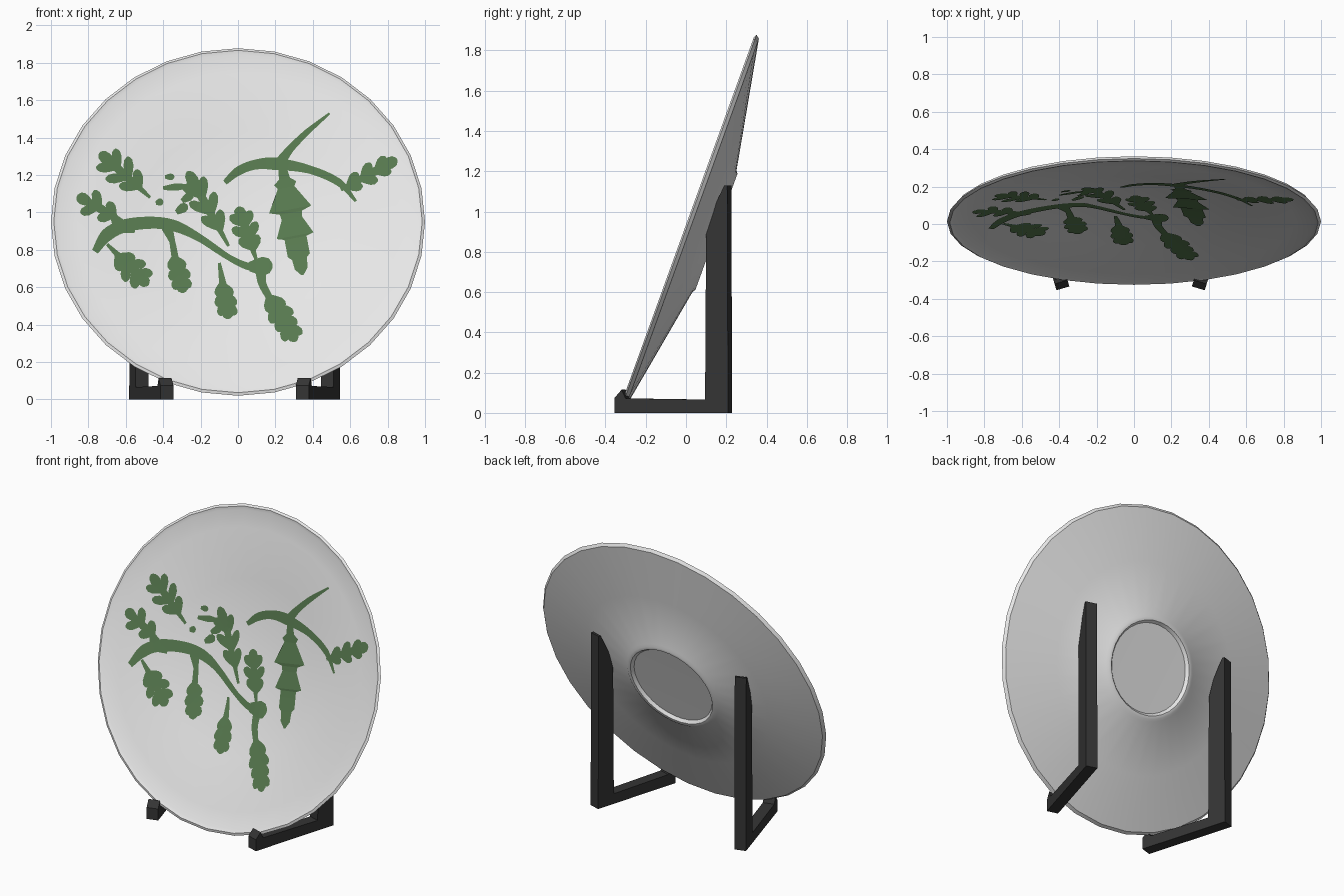
import bpy, bmesh, math
from mathutils import Vector

if "Cube" in bpy.data.objects:
    bpy.data.objects.remove(bpy.data.objects["Cube"])

TILT = math.radians(19.9)
C, S = math.cos(TILT), math.sin(TILT)
CENTRE_Y, CENTRE_Z, SQUASH = 0.01, 0.95, 0.988


def material(name, rgb):
    m = bpy.data.materials.new(name)
    m.diffuse_color = (*rgb, 1)
    m.use_nodes = True
    m.node_tree.nodes["Principled BSDF"].inputs["Base Color"].default_value = m.diffuse_color
    return m


white = material("glazed_white", (0.8, 0.8, 0.8))
green = material("leaf_green", (0.094, 0.19, 0.077))
black = material("stand_black", (0.035, 0.035, 0.035))


def finish(bm, name, mat, smooth=False):
    me = bpy.data.meshes.new(name)
    bm.to_mesh(me)
    bm.free()
    ob = bpy.data.objects.new(name, me)
    bpy.context.collection.objects.link(ob)
    me.materials.append(mat)
    if smooth:
        bpy.ops.object.select_all(action='DESELECT')
        ob.select_set(True)
        bpy.context.view_layer.objects.active = ob
        bpy.ops.object.shade_smooth_by_angle(angle=math.radians(35))
    return ob


def tilted(u, v, d):
    """Plate coordinates (across, up, depth behind rim) to world."""
    return Vector((u, CENTRE_Y + v * S + d * C, CENTRE_Z + v * C - d * S))


# Plate: lathe profile (radius, depth), front then back with foot ring
FRONT = [(0.0, 0.112), (0.26, 0.11), (0.55, 0.065), (0.86, 0.013), (0.965, 0.004), (0.985, -0.004)]
BACK = [(1.0, 0.004), (0.985, 0.022), (0.65, 0.082), (0.325, 0.14), (0.31, 0.15),
        (0.29, 0.15), (0.275, 0.132), (0.0, 0.13)]


def make_plate(sides=32):
    bm = bmesh.new()
    rings = []
    for r, d in FRONT + BACK:
        n = 1 if r == 0 else sides
        rings.append([bm.verts.new(tilted(r * math.sin(math.tau * i / sides),
                                          r * math.cos(math.tau * i / sides) * SQUASH, d))
                      for i in range(n)])
    for a, b in zip(rings, rings[1:]):
        for i in range(sides):
            j = (i + 1) % sides
            if len(a) == 1:
                bm.faces.new((a[0], b[i], b[j]))
            elif len(b) == 1:
                bm.faces.new((a[i], a[j], b[0]))
            else:
                bm.faces.new((a[i], b[i], b[j], a[j]))
    bmesh.ops.recalc_face_normals(bm, faces=bm.faces)
    finish(bm, "plate", white, True)


def front_depth(r):
    for (r0, d0), (r1, d1) in zip(FRONT, FRONT[1:]):
        if r <= r1:
            return d0 + (d1 - d0) * (r - r0) / (r1 - r0)
    return FRONT[-1][1]


def on_plate(p):
    """Drop a front-view point (x, z) onto the dish, just proud of it."""
    d = 0.05
    for _ in range(5):
        v = (p.y - CENTRE_Z + d * S) / C
        d = front_depth(math.hypot(p.x, v / SQUASH)) - 0.005
    return tilted(p.x, v, d)


# Painted decoration: tapering strokes laid onto the dish
paint = bmesh.new()


def stroke(points, halves, smooth=True, steps=5):
    pts = [Vector(p) for p in points]
    if smooth:
        ext = [2 * pts[0] - pts[1]] + pts + [2 * pts[-1] - pts[-2]]
        out, w = [], []
        for k in range(len(pts) - 1):
            a, b, c, d = ext[k:k + 4]
            for i in range(steps + (k == len(pts) - 2)):
                t = i / steps
                out.append(0.5 * (2 * b + (c - a) * t + (2 * a - 5 * b + 4 * c - d) * t * t
                                  + (3 * b - a - 3 * c + d) * t ** 3))
                w.append(halves[k] + (halves[k + 1] - halves[k]) * t)
        pts, halves = out, w
    prev = None
    for i, p in enumerate(pts):
        t = (pts[min(i + 1, len(pts) - 1)] - pts[max(i - 1, 0)]).normalized()
        side = Vector((-t.y, t.x)) * max(halves[i], 0.002)
        pair = [paint.verts.new(on_plate(p + side)), paint.verts.new(on_plate(p - side))]
        if prev:
            paint.faces.new((prev[0], prev[1], pair[1], pair[0]))
        prev = pair


def blob(a, b, half):
    """Rounded lobe from a to b."""
    a, b = Vector(a), Vector(b)
    prof = [(0, .5), (.3, .8), (.6, 1), (.85, .8), (.96, .4), (1, .15)]
    stroke([a.lerp(b, t) for t, _ in prof], [half * h for _, h in prof], False)


def oak_leaf(base, tip, width, start=0.3, pairs=3):
    """Lobed leaf: midrib, paired side lobes and an end lobe."""
    base, tip = Vector(base), Vector(tip)
    axis = tip - base
    length = axis.length
    d = axis / length
    n = Vector((-d.y, d.x))
    stroke([base, base.lerp(tip, .5), base.lerp(tip, .9)], [.008, .024, .018])
    for k in range(pairs):
        t = start + (0.85 - start) * k / pairs
        w = width * (0.75, 1.0, 0.85, 0.8)[k]
        for sgn in (-1, 1):
            root = base.lerp(tip, t + (0.03 if sgn > 0 else 0))
            blob(root, root + d * (0.20 * length + 0.01) + n * sgn * w * 0.85, 0.027)
    blob(base.lerp(tip, .7), tip, 0.033)


# Branches
stroke([(-.765, .79), (-.70, .88), (-.60, .93), (-.45, .945), (-.33, .925), (-.2, .86),
        (-.05, .76), (.06, .71), (.16, .71)], [.018, .035, .035, .032, .03, .02, .016, .02, .03])
stroke([(-.67, .98), (-.63, .93), (-.55, .92)], [.015, .035, .03])
blob((.06, .71), (.185, .715), .05)
stroke([(-.07, 1.16), (.0, 1.22), (.09, 1.255), (.2, 1.26), (.38, 1.23), (.54, 1.16), (.63, 1.06)],
       [.014, .024, .026, .034, .022, .02, .007])
stroke([(.22, 1.26), (.28, 1.34), (.37, 1.43), (.49, 1.53)], [.03, .02, .016, .006])
stroke([(-.38, .92), (-.35, .84), (-.33, .76)], [.03, .015, .012])
stroke([(.12, .7), (.13, .62), (.17, .54)], [.03, .022, .018])

# Oak leaves: base, tip, half width, first lobe position, lobe pairs
for leaf in [((-.61, .95), (-.86, 1.09), .085, .2, 2),
             ((-.47, 1.08), (-.74, 1.32), .10, .2, 3),
             ((-.05, .82), (-.27, 1.22), .085, .2, 3),
             ((.10, .74), (.0, 1.03), .08, .2, 3),
             ((-.70, .83), (-.48, .61), .085, .25, 3),
             ((-.36, .85), (-.29, .57), .06, .3, 3),
             ((-.10, .73), (-.05, .43), .06, .35, 3),
             ((.13, .62), (.31, .31), .075, .2, 4),
             ((.55, 1.12), (.85, 1.285), .06, .1, 3)]:
    oak_leaf(*leaf)

# Loose leaf fragments
for a, b, h in [((-.39, 1.19), (-.34, 1.19), .018), ((-.40, 1.13), (-.28, 1.14), .02),
                ((-.44, 1.05), (-.40, 1.06), .02), ((-.33, 1.0), (-.27, 1.04), .026),
                ((-.30, 1.06), (-.24, 1.10), .024)]:
    blob(a, b, h)

# Large toothed leaf hanging from the right branch
teeth = [(0, .02), (.12, .03), (.16, .06), (.20, .045), (.40, .115), (.43, .06), (.48, .055),
         (.64, .10), (.66, .06), (.72, .06), (.82, .06), (.85, .04), (.94, .035), (1, .006)]
top, end = Vector((.235, 1.25)), Vector((.345, .665))
stroke([top.lerp(end, t) for t, _ in teeth], [h for _, h in teeth], False)

paint.normal_update()
for f in paint.faces:
    if f.normal.y > 0:
        f.normal_flip()
finish(paint, "leaf_painting", green)


# Stand: two splayed brackets, side profile (y, z) given thickness
def make_bracket(name, sign):
    profile = [(-.344, 0), (-.344, .075), (-.31, .115), (-.29, .072), (.105, .066), (.11, .89),
               (.14, 1.0), (.2, 1.13), (.215, 1.13), (.219, 0)]
    slope = 0.167 / 0.563
    k = math.hypot(1, slope)
    across = Vector((1 / k, sign * slope / k, 0)) * 0.036
    bm = bmesh.new()
    sides = [[], []]
    for y, z in profile:
        mid = Vector((-0.018 + sign * (0.362 + (y + .344) * slope), y, z))
        for col, s in zip(sides, (-1, 1)):
            off = Vector((across.x, -across.y, 0)) * s
            col.append(bm.verts.new(mid + off))
    bm.faces.new(sides[0])
    bm.faces.new(sides[1][::-1])
    for i in range(len(profile)):
        j = (i + 1) % len(profile)
        bm.faces.new((sides[0][i], sides[1][i], sides[1][j], sides[0][j]))
    bmesh.ops.recalc_face_normals(bm, faces=bm.faces)
    finish(bm, name, black)


make_plate()
make_bracket("stand_bracket_left", -1)
make_bracket("stand_bracket_right", 1)
